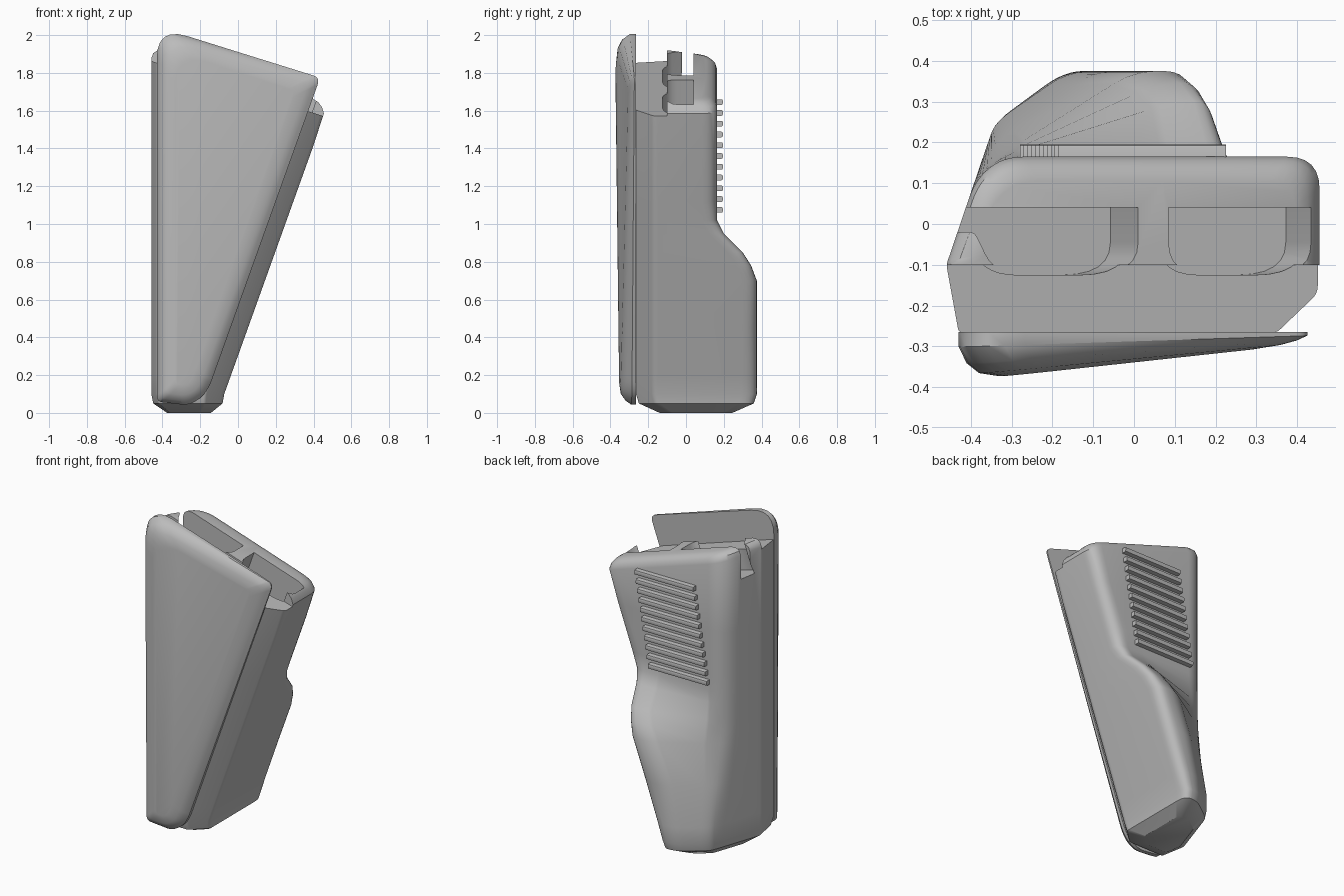
import bpy
import bmesh
from mathutils import Vector

old = bpy.data.objects.get("Cube")
if old:
    bpy.data.objects.remove(old)

grey = bpy.data.materials.new("plain grey")
grey.use_nodes = True
tone = (0.5, 0.5, 0.5, 1)
grey.diffuse_color = tone
grey.node_tree.nodes["Principled BSDF"].inputs["Base Color"].default_value = tone

SLOPE = -0.32      # fall of the top towards the right
LEAN = 0.359       # lean of the right side
STEP = 0.075       # rear rim above the front ledge
SEAM = -0.265      # joint between casing and front cover


def ledge(x):
    return 1.57 + SLOPE * (x - 0.455)


def right_side(z):
    return 0.455 + LEAN * (z - 1.57)


def rounded(corners, steps=6):
    """Round every (x, y, radius) corner with the same number of points."""
    out = []
    for i, (x, y, r) in enumerate(corners):
        p = Vector((x, y))
        a = Vector(corners[i - 1][:2]) - p
        b = Vector(corners[(i + 1) % len(corners)][:2]) - p
        start = p + a.normalized() * min(r, a.length * 0.48)
        end = p + b.normalized() * min(r, b.length * 0.48)
        for k in range(steps + 1):
            t = k / steps
            out.append(start * (1 - t) ** 2 + p * 2 * t * (1 - t) + end * t * t)
    return out


def inset(corners, d):
    """Move the sides of a convex outline inwards."""
    out = []
    for i, (x, y, r) in enumerate(corners):
        p = Vector((x, y))
        a = (Vector(corners[i - 1][:2]) - p).normalized()
        b = (Vector(corners[(i + 1) % len(corners)][:2]) - p).normalized()
        q = p + (a + b) * d / abs(a.cross(b))
        out.append((q.x, q.y, r))
    return out


def loft(name, rings):
    bm = bmesh.new()
    loops = [[bm.verts.new(p) for p in ring] for ring in rings]
    n = len(loops[0])
    for low, high in zip(loops, loops[1:]):
        for i in range(n):
            j = (i + 1) % n
            bm.faces.new((low[i], low[j], high[j], high[i]))
    bm.faces.new(loops[0])
    bm.faces.new(loops[-1])
    bmesh.ops.recalc_face_normals(bm, faces=bm.faces)
    mesh = bpy.data.meshes.new(name)
    bm.to_mesh(mesh)
    bm.free()
    obj = bpy.data.objects.new(name, mesh)
    mesh.materials.append(grey)
    bpy.context.collection.objects.link(obj)
    return obj


def activate(obj):
    bpy.ops.object.select_all(action='DESELECT')
    obj.select_set(True)
    bpy.context.view_layer.objects.active = obj


def smooth(obj, angle=0.6):
    activate(obj)
    bpy.ops.object.shade_smooth_by_angle(angle=angle)


def section(xr, back, c2x, c2y, c3x):
    c1y = c2y - 0.055
    return rounded([
        (-0.43, SEAM, 0.01), (-0.46, -0.1, 0.01),
        (-0.46 + (c1y + 0.1) * 0.34, c1y, 0.05), (c2x, c2y, 0.05),
        (c3x, back, 0.06), (xr, back, 0.08),
        (xr, -0.17, 0.02), (xr - 0.1, SEAM, 0.01)])


# Casing: underside, grip bulge, upper body, rounded rim
PLAIN = (0.165, -0.32, 0.165, 0.12)
FOOT = (0.375, -0.19, 0.25, -0.17)
rings = []
for z, size in ((0, 0.6), (0.05, 0.95)):
    rings.append([(-0.25 + (p.x + 0.25) * size, 0.05 + (p.y - 0.05) * size, z)
                  for p in section(right_side(0.1), 0.375, -0.34, 0.25, -0.17)])
levels = [
    (0.1, 0.375, -0.34, 0.25, -0.17), (0.2, 0.375, -0.34, 0.25, -0.16),
    (0.45, 0.375, -0.325, 0.21, -0.1), (0.7, 0.375, -0.31, 0.18, 0),
    (0.78, 0.345, -0.315, 0.172, 0.06), (0.85, 0.3, -0.32, 0.168, 0.1),
    (0.95, 0.2, -0.32, 0.166, 0.12), (1.02, *PLAIN), (1.12, *PLAIN), (1.4, *PLAIN)]
for z, *shape in levels:
    rings.append([(p.x, p.y, z) for p in section(right_side(z), *shape)])
for drop, d in ((0.06, 0), (0.03, 0.01), (0.01, 0.03), (0, 0.06)):
    ring = []
    for p in section(0.455, *PLAIN):
        x = p.x * (1 - d / 0.455)
        y = -0.05 + (p.y + 0.05) * (1 - d / 0.215)
        ring.append((x, y, ledge(x) + STEP - drop))
    rings.append(ring)
casing = loft("casing", rings)


# Cuts along the leaning axis: front ledge and two pockets
def cut(outline, depth):
    tool = loft("cutter", [[(x + 0.34 * t, y, ledge(x) + STEP + 0.94 * t)
                            for x, y in outline] for t in (-depth, 0.4)])
    tool.hide_render = True
    activate(casing)
    mod = casing.modifiers.new("cut", 'BOOLEAN')
    mod.operation = 'DIFFERENCE'
    mod.solver = 'EXACT'
    mod.object = tool
    bpy.ops.object.modifier_apply(modifier=mod.name)
    bpy.data.objects.remove(tool)


cut([(-0.9, -0.6), (0.9, -0.6), (0.9, -0.1), (-0.9, -0.1)], STEP / 1.05)
left_pocket = rounded([(-0.7, 0.04, 0), (-0.7, -0.02, 0), (-0.39, -0.02, 0.01),
                       (-0.34, -0.125, 0.08), (0.01, -0.125, 0.12), (0.01, 0.04, 0)])
right_pocket = rounded([(0.085, 0.04, 0), (0.085, -0.125, 0.1),
                        (0.44, -0.125, 0.12), (0.44, 0.04, 0)])
for pocket in (left_pocket, right_pocket):
    clean = []
    for p in pocket:
        if not clean or (p - clean[-1]).length > 0.002:
            clean.append(p)
    cut(clean, 0.2)
smooth(casing)

# Front cover: wedge-shaped plate with a soft rim
outline = [(-0.43, 2.045, 0.17), (0.435, 1.775, 0.04), (-0.165, 0.1, 0.08),
           (-0.26, 0.04, 0.04), (-0.43, 0.06, 0.03)]
rings = []
for d, part in ((0, 0), (0, 0.3), (0.02, 0.65), (0.05, 0.88), (0.1, 1)):
    ring = []
    for p in rounded(inset(outline, d)):
        thick = 0.11 - 0.105 * (p.x + 0.33) - 0.012 * (1.9 - p.y)
        ring.append((p.x, SEAM - thick * part, p.y))
    rings.append(ring)
smooth(loft("front_cover", rings))

# Grip ribs on the back
COUNT = 11
for i in range(COUNT):
    f = i / (COUNT - 1)
    z = 1.645 - 0.57 * f
    x = -0.185 - 0.095 * f
    profile = rounded([(0.15, z - 0.015, 0), (0.195, z - 0.015, 0.008),
                       (0.195, z + 0.015, 0.008), (0.15, z + 0.015, 0)], 2)
    rib = loft("grip_rib", [[(end, p.x, p.y) for p in profile]
                            for end in (x, x + 0.41)])
    bm = bmesh.new()
    bm.from_mesh(rib.data)
    bmesh.ops.remove_doubles(bm, verts=bm.verts, dist=0.0005)
    bm.to_mesh(rib.data)
    bm.free()
    smooth(rib)
